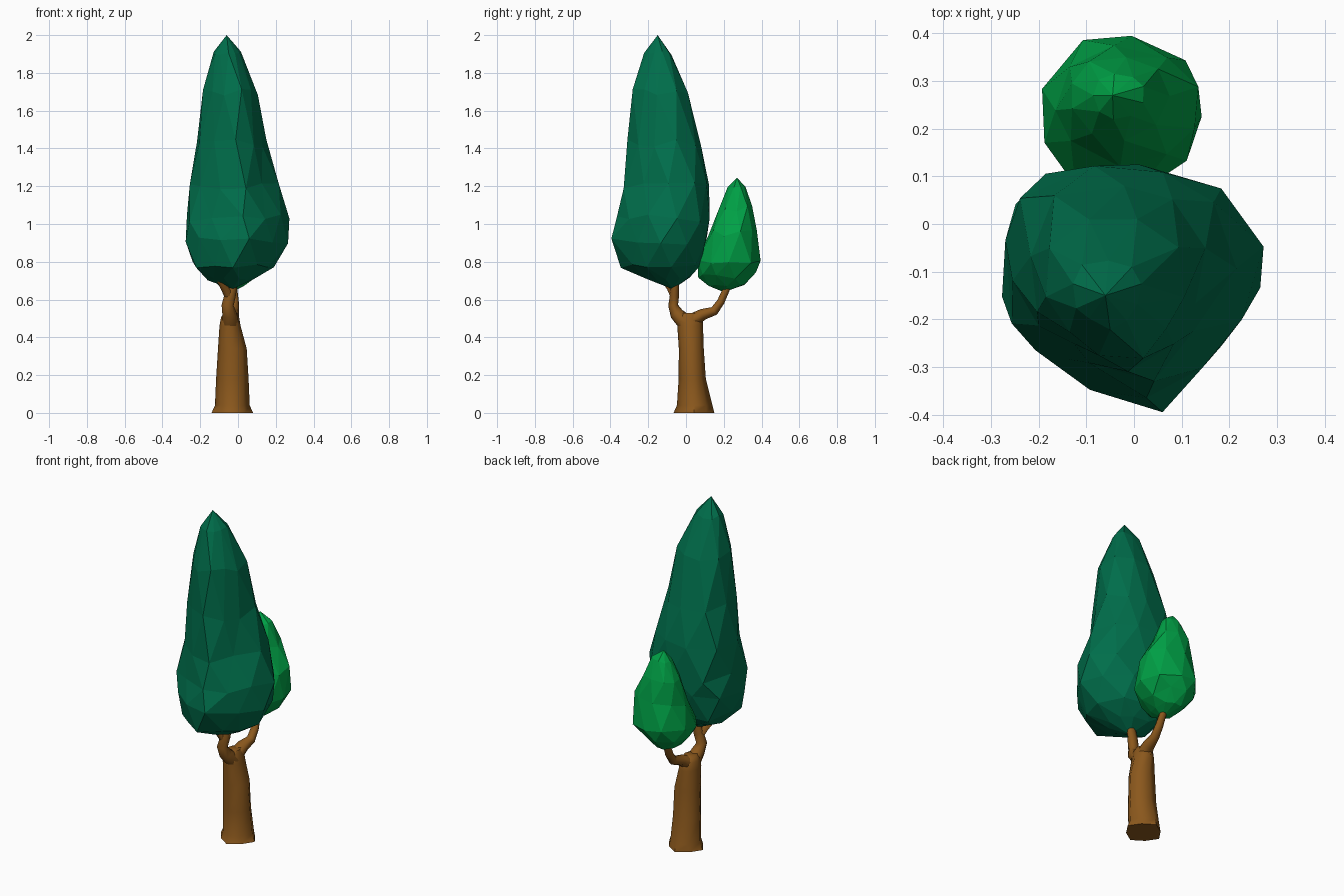
import bpy, bmesh, math, random
from mathutils import Vector

if "Cube" in bpy.data.objects:
    bpy.data.objects.remove(bpy.data.objects["Cube"])

random.seed(4)


def material(name, color):
    m = bpy.data.materials.new(name)
    m.diffuse_color = (*color, 1)
    m.use_nodes = True
    m.node_tree.nodes["Principled BSDF"].inputs["Base Color"].default_value = m.diffuse_color
    return m


DARK = material("dark_leaf", (0.0, 0.155, 0.07))
LIGHT = material("light_leaf", (0.0, 0.35, 0.06))
BARK = material("bark", (0.26, 0.098, 0.012))


def skin(name, rings, mat, start=None, end=None, triangles=False):
    """Skin a list of point rings, closing the ends with a tip or a flat cap."""
    bm = bmesh.new()
    rows = [[bm.verts.new(p) for p in ring] for ring in rings]
    n = len(rows[0])
    for a, b in zip(rows, rows[1:]):
        for i in range(n):
            j = (i + 1) % n
            if triangles:
                bm.faces.new((a[i], a[j], b[i]))
                bm.faces.new((a[j], b[j], b[i]))
            else:
                bm.faces.new((a[i], a[j], b[j], b[i]))
    for row, tip in ((rows[0][::-1], start), (rows[-1], end)):
        if tip is None:
            bm.faces.new(row)
        else:
            v = bm.verts.new(tip)
            for i in range(n):
                bm.faces.new((row[i], row[(i + 1) % n], v))
    if triangles:  # merge nearly flat neighbours into larger facets
        bmesh.ops.dissolve_limit(bm, angle_limit=math.radians(5),
                                 verts=bm.verts, edges=bm.edges)
    bmesh.ops.recalc_face_normals(bm, faces=bm.faces)
    me = bpy.data.meshes.new(name)
    bm.to_mesh(me)
    bm.free()
    me.materials.append(mat)
    ob = bpy.data.objects.new(name, me)
    bpy.context.collection.objects.link(ob)
    return ob


def radius_at(outline, angle):
    """Distance from the centre to the outline polygon along an angle."""
    d = Vector((math.cos(angle), math.sin(angle)))
    best = 1.0
    for p, q in zip(outline, outline[1:] + outline[:1]):
        p, q = Vector(p), Vector(q)
        e = q - p
        den = d.cross(e)
        if abs(den) > 1e-6:
            t, s = p.cross(e) / den, p.cross(d) / den
            if t > 0 and -0.001 <= s <= 1.001:
                best = t
    return best


def foliage(name, outline, levels, bottom, top, sides, mat):
    """levels: z, x min, x max, y min, y max of each ring."""
    rings = []
    for k, (z, x0, x1, y0, y1) in enumerate(levels):
        pts = []
        for i in range(sides):
            a = math.tau * (i + k / 2 + random.uniform(-0.12, 0.12)) / sides
            r = radius_at(outline, a) * random.uniform(0.98, 1.02)
            pts.append((r * math.cos(a), r * math.sin(a)))
        xs, ys = zip(*pts)

        def fit(v, vs, lo, hi):
            return lo + (hi - lo) * (v - min(vs)) / (max(vs) - min(vs))
        wob = 0.02 if 0 < k < len(levels) - 1 else 0.01
        rings.append([(fit(x, xs, x0, x1), fit(y, ys, y0, y1),
                       z + random.uniform(-wob, wob)) for x, y in pts])
    return skin(name, rings, mat, bottom, top, True)


# Large dark crown
foliage("large_crown",
        [(1, 0.09), (0.76, 0.76), (0.22, 1), (-0.62, 1), (-0.87, 0.74), (-1, 0.13),
         (-0.89, -0.35), (-0.36, -0.75), (-0.18, -0.91), (0.22, -1), (0.55, -0.64)],
        [(0.71, -0.16, 0.08, -0.21, 0.02),
         (0.78, -0.24, 0.19, -0.345, 0.075),
         (0.91, -0.277, 0.265, -0.395, 0.11),
         (1.03, -0.27, 0.272, -0.365, 0.125),
         (1.20, -0.255, 0.215, -0.33, 0.122),
         (1.43, -0.217, 0.15, -0.31, 0.08),
         (1.70, -0.185, 0.105, -0.282, 0.01),
         (1.905, -0.128, 0.015, -0.222, -0.077)],
        (-0.03, -0.07, 0.655), (-0.06, -0.15, 2.0), 10, DARK)

# Small light crown
foliage("small_crown",
        [(1, 0.35), (0.95, 0.5), (0.45, 0.9), (-0.2, 1), (-0.7, 0.82), (-0.9, 0.5),
         (-1, -0.1), (-0.8, -0.6), (-0.4, -1), (0.35, -1), (0.95, -0.4)],
        [(0.675, -0.10, 0.03, 0.12, 0.31),
         (0.73, -0.17, 0.085, 0.065, 0.37),
         (0.80, -0.193, 0.142, 0.06, 0.395),
         (0.95, -0.165, 0.135, 0.12, 0.375),
         (1.08, -0.13, 0.075, 0.175, 0.35),
         (1.19, -0.085, 0.02, 0.22, 0.315)],
        (-0.03, 0.20, 0.64), (-0.045, 0.27, 1.245), 9, LIGHT)


def tube(name, path, sides):
    """path: x, y, z, radius in x, radius across, optional corner pinch."""
    rings = []
    side = Vector((1, 0, 0))
    for k, (x, y, z, rx, ry, *pinch) in enumerate(path):
        p0 = Vector(path[max(k - 1, 0)][:3])
        p1 = Vector(path[min(k + 1, len(path) - 1)][:3])
        t = Vector((0, 0, 1)) if name == "trunk" else (p1 - p0).normalized()
        across = t.cross(side).normalized()
        u = across.cross(t)
        ring = []
        for i in range(sides):
            a = math.tau * i / sides
            s = pinch[0] if pinch and i % 2 else 1
            ring.append(Vector((x, y, z)) + s * (u * rx * math.cos(a)
                                                 + across * ry * math.sin(a)))
        rings.append(ring)
    ob = skin(name, rings, BARK)
    bpy.ops.object.select_all(action='DESELECT')
    bpy.context.view_layer.objects.active = ob
    ob.select_set(True)
    bpy.ops.object.shade_smooth_by_angle(angle=math.radians(60))
    return ob


# Trunk with a squarish flared foot
tube("trunk", [(-0.03, 0.042, 0.0, 0.11, 0.108, 0.85),
               (-0.03, 0.046, 0.04, 0.092, 0.094, 0.9),
               (-0.03, 0.033, 0.18, 0.086, 0.072, 0.95),
               (-0.03, 0.028, 0.34, 0.076, 0.066),
               (-0.042, 0.022, 0.46, 0.056, 0.068),
               (-0.042, 0.018, 0.505, 0.048, 0.070),
               (-0.04, 0.018, 0.53, 0.035, 0.045)], 8)

# Branches carrying the crowns
tube("front_branch", [(-0.04, 0.0, 0.475, 0.045, 0.045),
                      (-0.045, -0.05, 0.525, 0.038, 0.036),
                      (-0.055, -0.068, 0.57, 0.032, 0.026),
                      (-0.04, -0.06, 0.63, 0.030, 0.024),
                      (-0.02, -0.055, 0.72, 0.022, 0.018)], 8)
tube("front_twig", [(-0.045, -0.06, 0.61, 0.024, 0.022),
                    (-0.07, -0.085, 0.66, 0.021, 0.018),
                    (-0.11, -0.13, 0.72, 0.014, 0.014)], 6)
tube("back_branch", [(-0.04, 0.03, 0.485, 0.045, 0.04),
                     (-0.03, 0.09, 0.522, 0.036, 0.030),
                     (-0.02, 0.15, 0.54, 0.026, 0.024),
                     (-0.02, 0.185, 0.59, 0.024, 0.020),
                     (-0.025, 0.225, 0.68, 0.018, 0.018)], 8)
